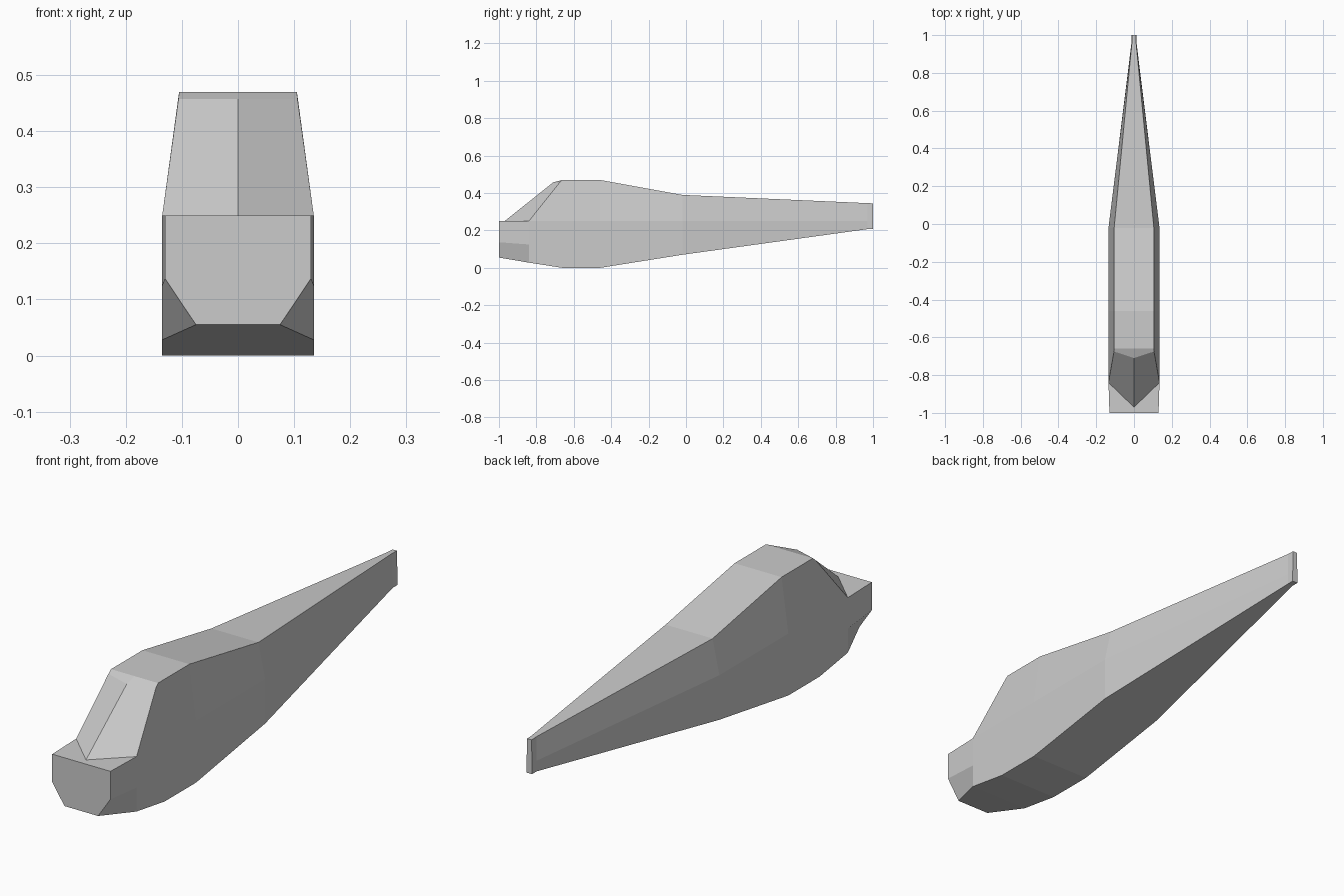
import bpy, bmesh

if "Cube" in bpy.data.objects:
    bpy.data.objects.remove(bpy.data.objects["Cube"])

MID = 0.25  # height of the widest line

# Right half of the fuselage: stations as (y, bottom half width, bottom z,
# side half width, chamfer z, top half width, top z); None = no cabin yet
STATIONS = [
    (-1.00, 0.075, 0.055, 0.130, 0.137, None, None),
    (-0.84, 0.135, 0.028, 0.135, 0.125, None, None),
    (-0.66, 0.135, 0.000, 0.135, 0.125, 0.105, 0.47),
    (-0.46, 0.135, 0.000, 0.135, 0.125, 0.105, 0.47),
    (-0.02, 0.135, 0.070, 0.135, 0.160, 0.105, 0.39),
    (0.97, 0.012, 0.207, 0.012, 0.228, 0.010, 0.346),
    (1.00, 0.012, 0.207, 0.012, 0.228, 0.010, 0.345),
]

bm = bmesh.new()
rings = []
for y, bw, bz, sw, cz, tw, tz in STATIONS:
    pts = [(0, y, bz), (bw, y, bz), (sw, y, cz), (sw, y, MID)]
    if tw is not None:
        pts += [(tw, y, tz), (0, y, tz)]
    rings.append([bm.verts.new(p) for p in pts])

# Skin between neighbouring stations
for a, b in zip(rings, rings[1:]):
    for i in range(min(len(a), len(b)) - 1):
        bm.faces.new((a[i], b[i], b[i + 1], a[i + 1]))

# Nose front and tail end
nose_top = bm.verts.new((0, -1.0, MID))
bm.faces.new(rings[0] + [nose_top])
bm.faces.new(rings[-1])

# V-shaped windscreen, its upper lip and the nose deck
base = bm.verts.new((0, -0.97, MID))
peak = bm.verts.new((0, -0.71, 0.457))
lip = bm.verts.new((0.106, -0.675, 0.457))
corner, shoulder = rings[1][3], rings[2][3]
roof_edge, roof_mid = rings[2][4], rings[2][5]
bm.faces.new((nose_top, rings[0][3], corner, base))
bm.faces.new((base, corner, lip, peak))
bm.faces.new((peak, lip, roof_edge, roof_mid))
bm.faces.new((corner, shoulder, roof_edge, lip))

bmesh.ops.recalc_face_normals(bm, faces=bm.faces)
mesh = bpy.data.meshes.new("fuselage")
# Mirror the half across x = 0
geom = bm.verts[:] + bm.edges[:] + bm.faces[:]
bmesh.ops.mirror(bm, geom=geom, axis='X', merge_dist=0.0005)
bmesh.ops.remove_doubles(bm, verts=bm.verts[:], dist=0.0005)
bmesh.ops.recalc_face_normals(bm, faces=bm.faces)
bm.to_mesh(mesh)
bm.free()
body = bpy.data.objects.new("fuselage", mesh)
bpy.context.collection.objects.link(body)
